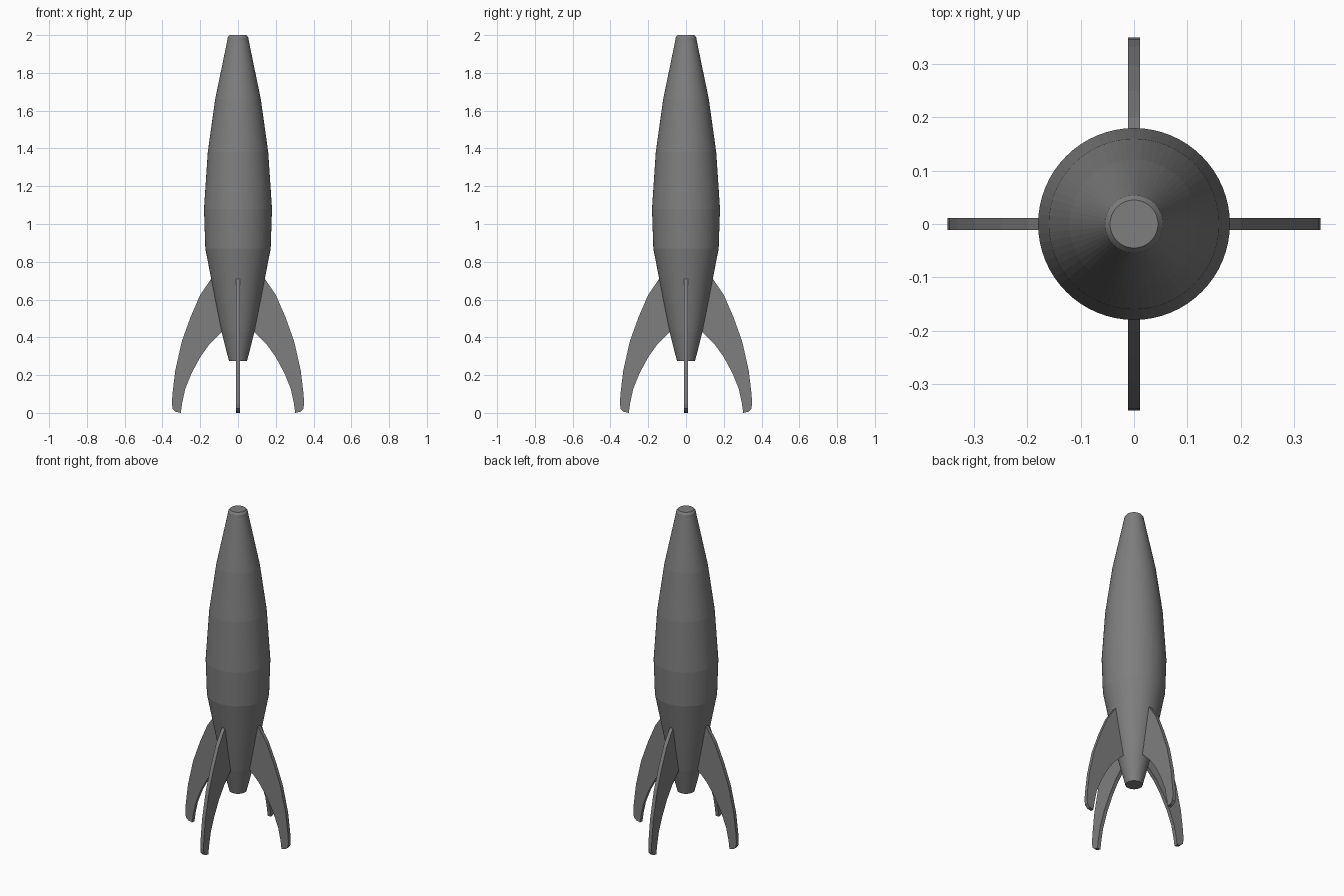
import bpy, bmesh, math
from mathutils import Matrix

if "Cube" in bpy.data.objects:
    bpy.data.objects.remove(bpy.data.objects["Cube"])

grey = bpy.data.materials.new("hull grey")
grey.diffuse_color = (0.21, 0.21, 0.21, 1)
grey.use_nodes = True
grey.node_tree.nodes["Principled BSDF"].inputs["Base Color"].default_value = grey.diffuse_color


def add_object(name, bm):
    bmesh.ops.recalc_face_normals(bm, faces=bm.faces)
    mesh = bpy.data.meshes.new(name)
    bm.to_mesh(mesh)
    bm.free()
    mesh.materials.append(grey)
    obj = bpy.data.objects.new(name, mesh)
    bpy.context.collection.objects.link(obj)
    return obj


# Hull: lathed profile of (radius, height) with flat caps
SIDES = 64
profile = [(0.048, 0.275), (0.087, 0.43), (0.117, 0.58), (0.144, 0.72),
           (0.173, 0.87), (0.18, 1.08), (0.16, 1.38), (0.121, 1.66),
           (0.057, 1.97), (0.054, 1.988), (0.045, 2.0)]
bm = bmesh.new()
rings = [[bm.verts.new((r * math.cos(2 * math.pi * i / SIDES),
                        r * math.sin(2 * math.pi * i / SIDES), z))
          for i in range(SIDES)] for r, z in profile]
for low, high in zip(rings, rings[1:]):
    for i in range(SIDES):
        j = (i + 1) % SIDES
        bm.faces.new((low[i], low[j], high[j], high[i]))
bm.faces.new(rings[0])
bm.faces.new(rings[-1])
add_object("hull", bm)

# Fins: one curved outline, given thickness and repeated at quarter turns
THICK = 0.022
outline = [(0.125, 0.715), (0.142, 0.71), (0.2, 0.625), (0.25, 0.51),
           (0.297, 0.38), (0.332, 0.225), (0.347, 0.1), (0.35, 0.05),
           (0.346, 0.022), (0.33, 0.006), (0.303, 0.0), (0.296, 0.05),
           (0.28, 0.125), (0.246, 0.21), (0.2, 0.295), (0.15, 0.365),
           (0.095, 0.42), (0.07, 0.44)]
for k, side in enumerate(("right", "back", "left", "front")):
    bm = bmesh.new()
    face = bm.faces.new([bm.verts.new((x, -THICK / 2, z)) for x, z in outline])
    ext = bmesh.ops.extrude_face_region(bm, geom=[face], use_keep_orig=True)
    moved = [v for v in ext["geom"] if isinstance(v, bmesh.types.BMVert)]
    bmesh.ops.translate(bm, verts=moved, vec=(0, THICK, 0))
    bm.transform(Matrix.Rotation(k * math.pi / 2, 4, 'Z'))
    add_object(side + "_fin", bm)
